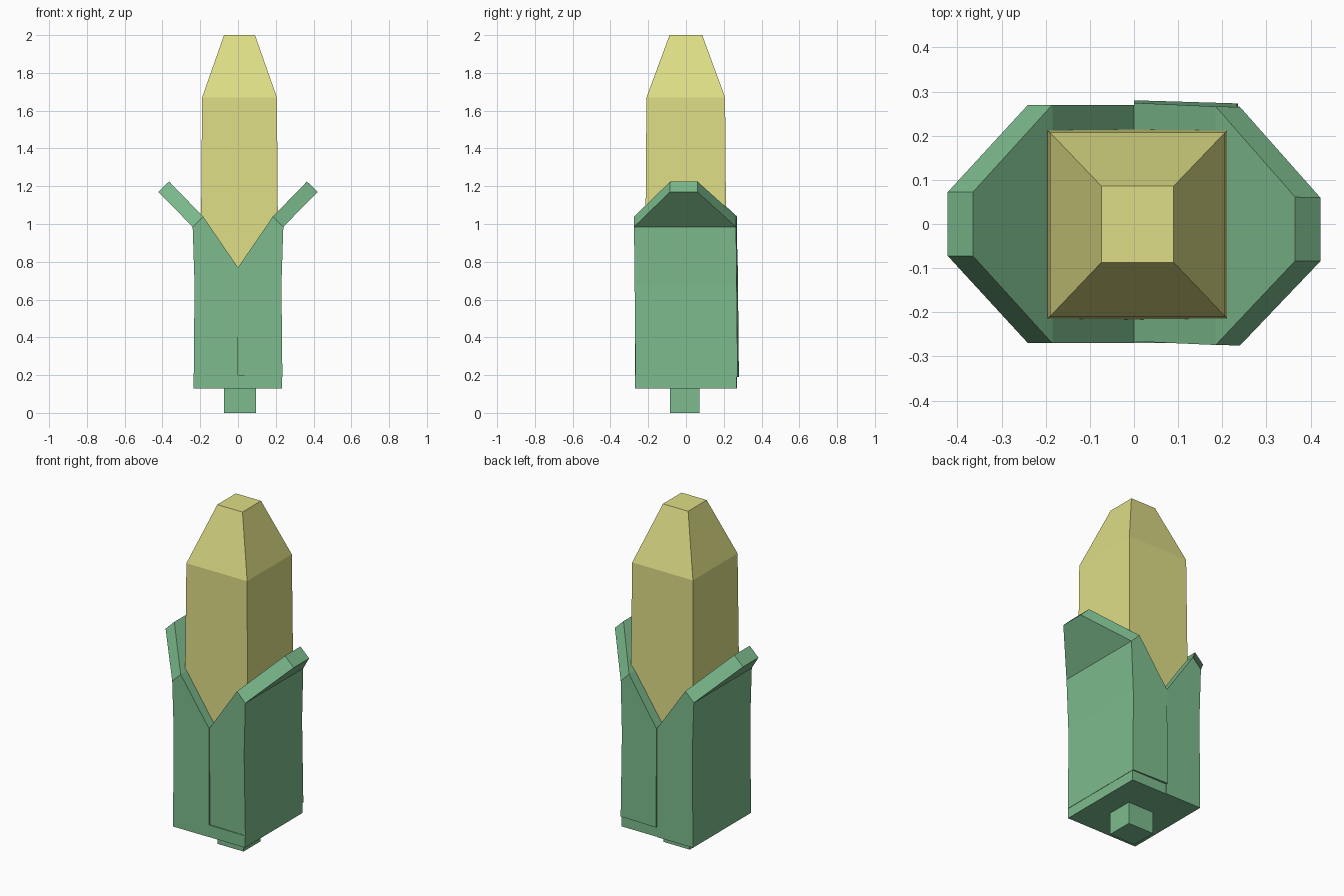
import bpy, bmesh

if "Cube" in bpy.data.objects:
    bpy.data.objects.remove(bpy.data.objects["Cube"])


def material(name, rgb):
    m = bpy.data.materials.new(name)
    m.diffuse_color = (*rgb, 1)
    m.use_nodes = True
    m.node_tree.nodes["Principled BSDF"].inputs["Base Color"].default_value = m.diffuse_color
    return m


GREEN = material("husk green", (0.202, 0.497, 0.266))
YELLOW = material("kernel yellow", (0.730, 0.730, 0.242))


def finish(name, bm, mat):
    bmesh.ops.recalc_face_normals(bm, faces=bm.faces[:])
    me = bpy.data.meshes.new(name)
    bm.to_mesh(me)
    bm.free()
    me.materials.append(mat)
    ob = bpy.data.objects.new(name, me)
    bpy.context.collection.objects.link(ob)
    return ob


def stack(name, rings, mat):
    """Square column from rings of (x0, x1, y0, y1, z)."""
    bm = bmesh.new()
    loops = [[bm.verts.new(p) for p in
              ((a, c, z), (b, c, z), (b, d, z), (a, d, z))]
             for a, b, c, d, z in rings]
    for lo, hi in zip(loops, loops[1:]):
        for i in range(4):
            j = (i + 1) % 4
            bm.faces.new((lo[i], lo[j], hi[j], hi[i]))
    bm.faces.new(loops[0])
    bm.faces.new(loops[-1])
    return finish(name, bm, mat)


def husk(name, side, bottom, offset):
    """Half of the husk with a V-cut top and an outward-bent leaf tip."""
    # x, z, half depth
    prof = [(0, bottom, .27), (.235, bottom, .27), (.23, .68, .27),
            (.24, .985, .27), (.422, 1.17, .072), (.365, 1.225, .072),
            (.185, 1.04, .27), (0, .77, .27)]
    bm = bmesh.new()
    ends = [[bm.verts.new((side * x, s * d + offset(x, z), z))
             for x, z, d in prof] for s in (-1, 1)]
    front, back = ends
    for i in range(8):
        j = (i + 1) % 8
        bm.faces.new((front[i], front[j], back[j], back[i]))
    for e in ends:
        bm.faces.new([e[i] for i in (0, 1, 2, 3, 6, 7)])
        bm.faces.new(e[3:7])
    return finish(name, bm, GREEN)


# cob with tapered tip
stack("cob", [(-.20, .215, -.218, .216, .5),
              (-.19, .206, -.209, .207, 1.67),
              (-.074, .09, -.087, .086, 2.0)], YELLOW)

# husk halves, the right one leaning slightly
husk("left_husk", -1, .13, lambda x, z: 0)
husk("right_husk", 1, .19, lambda x, z: .012 - .03 * x - .01 * z)

# base under the husk and the stem
stack("husk_base", [(-.234, .234, -.269, .267, .13),
                    (-.233, .233, -.269, .267, .2)], GREEN)
stack("stem", [(-.074, .096, -.085, .071, 0),
               (-.074, .096, -.085, .071, .16)], GREEN)
